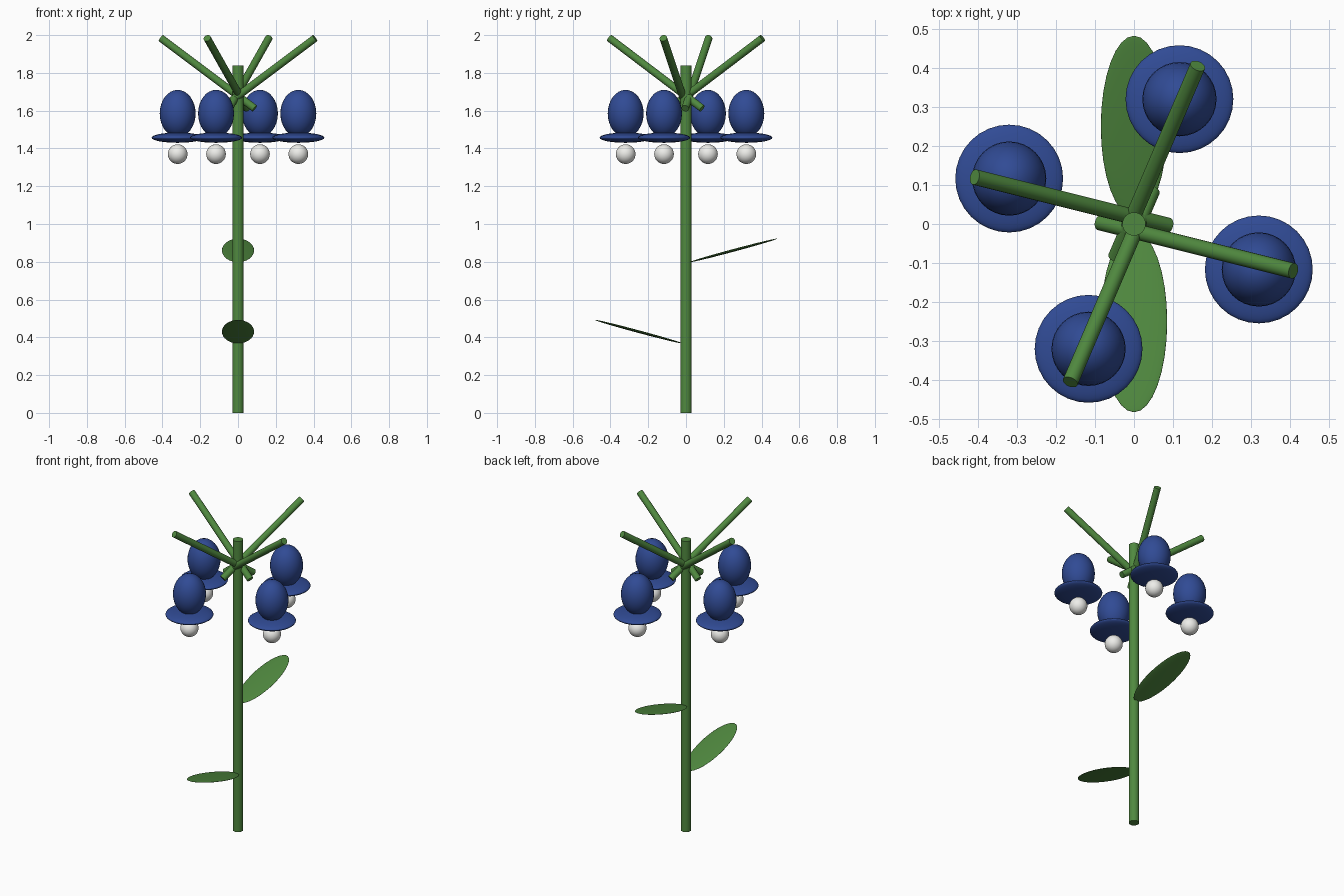
import bpy
from math import radians, sin, cos
from mathutils import Vector

if "Cube" in bpy.data.objects:
    bpy.data.objects.remove(bpy.data.objects["Cube"])


def material(name, color):
    m = bpy.data.materials.new(name)
    m.diffuse_color = (*color, 1)
    m.use_nodes = True
    m.node_tree.nodes["Principled BSDF"].inputs["Base Color"].default_value = m.diffuse_color
    return m


GREEN = material("leaf_green", (0.08, 0.25, 0.05))
BLUE = material("petal_blue", (0.03, 0.07, 0.30))
WHITE = material("bead_white", (0.85, 0.85, 0.82))


def finish(name, mat):
    ob = bpy.context.object
    ob.name = name
    ob.data.materials.append(mat)
    bpy.ops.object.shade_smooth_by_angle(angle=radians(40))
    return ob


def ellipsoid(name, mat, loc, radii, tilt=0):
    bpy.ops.mesh.primitive_uv_sphere_add(segments=32, ring_count=16, location=loc)
    ob = finish(name, mat)
    ob.scale = radii
    ob.rotation_euler.x = tilt
    return ob


def rod(name, mat, start, end, radius):
    a, b = Vector(start), Vector(end)
    bpy.ops.mesh.primitive_cylinder_add(vertices=24, radius=radius,
                                        depth=(b - a).length, location=(a + b) / 2)
    ob = finish(name, mat)
    ob.rotation_euler = (b - a).to_track_quat('Z', 'Y').to_euler()
    return ob


# Main stem
rod("stem", GREEN, (0, 0, 0), (0, 0, 1.84), 0.03)

# Two opposite leaves, tips raised
for name, side, z in (("back_leaf", 1, 0.86), ("front_leaf", -1, 0.43)):
    ellipsoid(name, GREEN, (0, side * 0.25, z), (0.085, 0.24, 0.007), side * radians(15))

# Four branches, each with a hanging flower
half_spans = [(0.248, -0.062), (0.105, 0.245), (-0.248, 0.062), (-0.105, -0.245)]
for i, (dx, dy) in enumerate(half_spans):
    angle = radians(-20 + 90 * i)
    x, y = 0.34 * cos(angle), 0.34 * sin(angle)
    mid, half = Vector((x / 2, y / 2, 1.798)), Vector((dx, dy, 0.186))
    rod(f"branch_{i + 1}", GREEN, mid - half, mid + half, 0.02)
    ellipsoid(f"flower_bell_{i + 1}", BLUE, (x, y, 1.585), (0.095, 0.095, 0.125))
    ellipsoid(f"flower_brim_{i + 1}", BLUE, (x, y, 1.457), (0.138, 0.138, 0.027))
    ellipsoid(f"flower_bead_{i + 1}", WHITE, (x, y, 1.37), (0.052, 0.052, 0.052))
